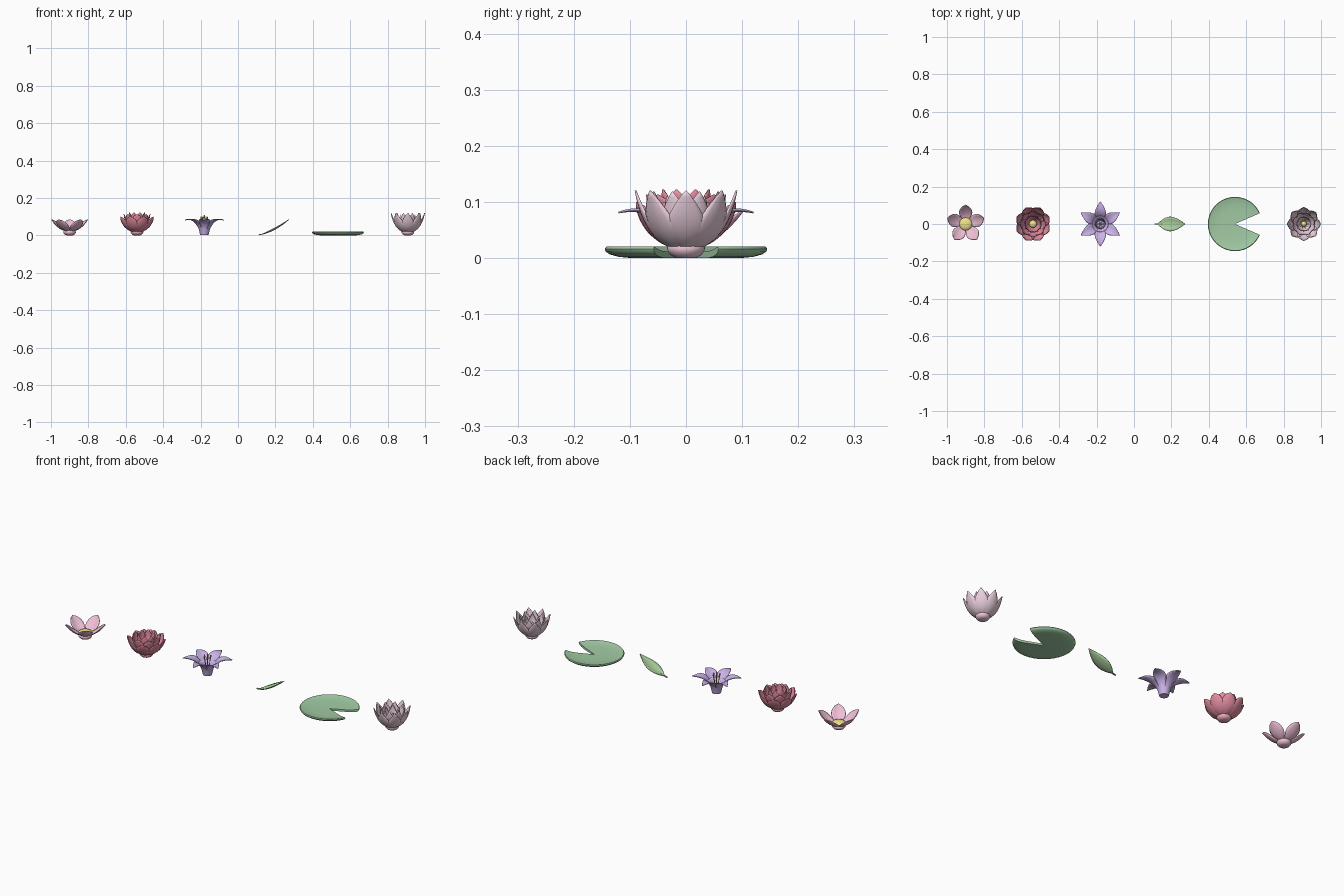
import bpy, math
from mathutils import Vector

if "Cube" in bpy.data.objects:
    bpy.data.objects.remove(bpy.data.objects["Cube"])


def paint(ob, rgb):
    m = bpy.data.materials.get(str(rgb)) or bpy.data.materials.new(str(rgb))
    m.diffuse_color = (*rgb, 1)
    m.use_nodes = True
    m.node_tree.nodes["Principled BSDF"].inputs["Base Color"].default_value = m.diffuse_color
    ob.data.materials.append(m)


def make(name, verts, faces, rgb, loc, thick=0):
    me = bpy.data.meshes.new(name)
    me.from_pydata(verts, [], faces)
    me.update()
    ob = bpy.data.objects.new(name, me)
    bpy.context.collection.objects.link(ob)
    ob.location = loc
    paint(ob, rgb)
    if thick:
        s = ob.modifiers.new("thickness", 'SOLIDIFY')
        s.thickness, s.offset = thick, 0
    bpy.context.view_layer.objects.active = ob
    bpy.ops.object.select_all(action='DESELECT')
    ob.select_set(True)
    bpy.ops.object.shade_smooth_by_angle(angle=math.radians(40))
    return ob


def petals(name, x, count, spine, width, rgb, start=0, peak=1.2, sharp=0.6,
           base=0.008, cup=0.25, thick=0.003):
    """Ring of petals; spine = three (radius, height) bezier points."""
    nu, nv = 14, 6
    a, b, c = [Vector(p) for p in spine]
    verts, faces = [], []
    for k in range(count):
        ang = math.radians(start) + k * math.tau / count
        ca, sa = math.cos(ang), math.sin(ang)
        off = len(verts)
        for i in range(nu + 1):
            t = i / nu
            p = a * (1 - t) ** 2 + b * 2 * t * (1 - t) + c * t * t
            d = ((b - a) * (1 - t) + (c - b) * t).normalized()
            shape = max(math.sin(math.pi * t ** peak), 0) ** sharp
            w = width / 2 * shape + base * (1 - t) + 0.0006
            for j in range(nv + 1):
                s = 2 * j / nv - 1
                h = cup * w * s * s
                r, z, y = p.x - d.y * h, p.y + d.x * h, s * w
                verts.append((r * ca - y * sa, r * sa + y * ca, z))
        for i in range(nu):
            for j in range(nv):
                q = off + i * (nv + 1) + j
                faces.append((q, q + nv + 1, q + nv + 2, q + 1))
    return make(name, verts, faces, rgb, (x, 0, 0), thick)


def lathe(name, x, profile, rgb, n=32, thick=0):
    """Solid of revolution, closed at both ends when they are on the axis."""
    verts = [(r * math.cos(k * math.tau / n), r * math.sin(k * math.tau / n), z)
             for r, z in profile for k in range(n)]
    faces = [(i * n + k, i * n + (k + 1) % n, (i + 1) * n + (k + 1) % n, (i + 1) * n + k)
             for i in range(len(profile) - 1) for k in range(n)]
    faces.append(tuple(reversed(range(n))))
    if not thick:
        faces.append(tuple((len(profile) - 1) * n + k for k in range(n)))
    return make(name, verts, faces, rgb, (x, 0, 0), thick)


def dome(name, x, r, z0, h, rgb):
    pts = [(r * math.cos(t), z0 + h * math.sin(t))
           for t in [math.pi * (i / 12 - 0.49) for i in range(13)]]
    pts[-1] = (0.0005, z0 + h)
    return lathe(name, x, pts, rgb)


def stamens(name, x, count, foot, tip, rgb, rod=0.0015, bead=0.004):
    cu = bpy.data.curves.new(name, 'CURVE')
    cu.dimensions, cu.bevel_depth, cu.bevel_resolution = '3D', 1, 2
    cu.use_fill_caps = True
    for k in range(count):
        a = k * math.tau / count
        sp = cu.splines.new('POLY')
        sp.points.add(6)
        for i, t in enumerate((0, 0.5, 0.82, 0.86, 0.92, 0.97, 1)):
            r = foot[0] + (tip[0] - foot[0]) * t
            z = foot[1] + (tip[1] - foot[1]) * t
            sp.points[i].co = (r * math.cos(a), r * math.sin(a), z, 1)
            sp.points[i].radius = bead * 0.85 if 2 < i < 6 else rod
    ob = bpy.data.objects.new(name, cu)
    bpy.context.collection.objects.link(ob)
    ob.location.x = x
    paint(ob, rgb)


PINK, RED, LILAC = (0.86, 0.52, 0.67), (0.78, 0.27, 0.36), (0.6, 0.45, 0.82)
BLUSH, YELLOW, OLIVE = (0.86, 0.65, 0.75), (0.85, 0.76, 0.25), (0.5, 0.42, 0.12)
LEAF, PAD = (0.42, 0.66, 0.36), (0.36, 0.6, 0.37)
BULB = [(0.017, 0), (0.026, 0.004), (0.032, 0.011), (0.034, 0.018),
        (0.031, 0.025), (0.022, 0.029), (0.0005, 0.03)]

# Five-petal blossom
X = -0.9
lathe("blossom_base", X, BULB, PINK)
petals("blossom_petals", X, 5, [(0.018, 0.022), (0.062, 0.03), (0.102, 0.085)],
       0.062, PINK, start=90, peak=1.35, sharp=0.6)
dome("blossom_center", X, 0.034, 0.03, 0.014, YELLOW)

# Full red flower with three rings
X = -0.54
lathe("red_flower_base", X, BULB, (0.85, 0.42, 0.5))
for name, spine, w, s in (
        ("outer", [(0.02, 0.018), (0.075, 0.03), (0.095, 0.1)], 0.062, 22.5),
        ("middle", [(0.018, 0.02), (0.062, 0.045), (0.07, 0.113)], 0.052, 0),
        ("inner", [(0.014, 0.022), (0.045, 0.05), (0.044, 0.122)], 0.036, 22.5)):
    petals("red_flower_" + name + "_petals", X, 8, spine, w, RED, start=s, peak=1.5, sharp=0.5)
dome("red_flower_center", X, 0.021, 0.06, 0.016, YELLOW)

# Lily with a trumpet tube
X = -0.18
lathe("lily_tube", X, [(0.021, 0.0015), (0.024, 0.015), (0.028, 0.032), (0.034, 0.048),
                       (0.042, 0.062)], LILAC, thick=0.003)
petals("lily_petals", X, 6, [(0.026, 0.03), (0.05, 0.095), (0.12, 0.081)],
       0.046, LILAC, start=30, peak=1.05, sharp=0.95, base=0.012, cup=0.2)
stamens("lily_stamens", X, 6, (0.004, 0.004), (0.018, 0.1), OLIVE)
stamens("lily_pistil", X, 1, (0, 0.004), (0, 0.108), YELLOW, 0.002, 0.004)

# Single leaf with stalk
petals("leaf", 0.11, 1, [(0.018, 0.006), (0.09, 0.02), (0.162, 0.085)],
       0.074, LEAF, peak=0.95, sharp=0.95, base=0.002, cup=0.2)
petals("leaf_stalk", 0.11, 1, [(0.0, 0.003), (0.015, 0.004), (0.04, 0.012)],
       0.003, LEAF, base=0.002, cup=0, thick=0.005)

# Lily pad: dished disc swept around, leaving a notch towards +x
section = [(0, 0.0), (0.1, 0.0), (0.12, 0.002), (0.135, 0.006), (0.143, 0.011), (0.145, 0.016),
           (0.142, 0.02), (0.13, 0.017), (0.11, 0.013), (0.08, 0.011), (0, 0.01)]
n, m, half = 56, len(section), 0.41
verts, faces = [], []
for k in range(n + 1):
    a = half + (math.tau - 2 * half) * k / n
    verts += [(r * math.cos(a), r * math.sin(a), z) for r, z in section]
for k in range(n):
    for i in range(m - 1):
        q = k * m + i
        faces.append((q, q + 1, q + m + 1, q + m)[::-1])
faces += [tuple(range(m)), tuple(n * m + i for i in reversed(range(m)))]
make("lily_pad", verts, faces, PAD, (0.54, 0, 0))

# Lotus with nested pointed petals
X = 0.908
lathe("lotus_base", X, BULB, (0.88, 0.6, 0.7))
for name, count, spine, w, s in (
        ("outer", 8, [(0.02, 0.016), (0.075, 0.035), (0.09, 0.12)], 0.06, 0),
        ("middle", 8, [(0.016, 0.02), (0.06, 0.045), (0.062, 0.118)], 0.046, 22.5),
        ("inner", 6, [(0.012, 0.022), (0.042, 0.05), (0.038, 0.11)], 0.034, 0)):
    petals("lotus_" + name + "_petals", X, count, spine, w, BLUSH, start=s, peak=1.1, sharp=0.85)
dome("lotus_pod", X, 0.015, 0.045, 0.02, YELLOW)
stamens("lotus_stamens", X, 10, (0.012, 0.03), (0.022, 0.075), YELLOW, 0.0012, 0.003)
